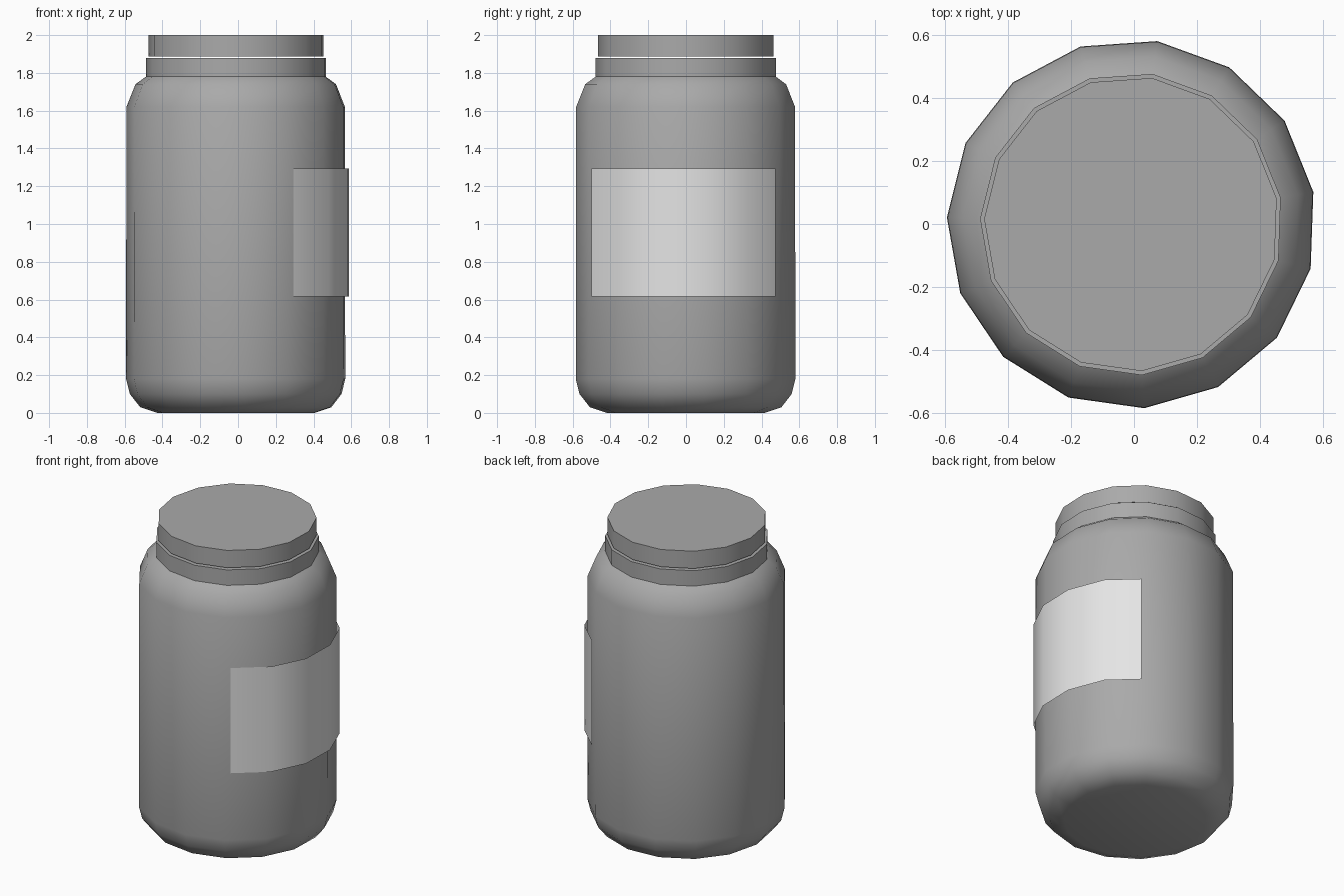
import bpy
import bmesh
from math import cos, sin, radians, tau

cube = bpy.data.objects.get("Cube")
if cube:
    bpy.data.objects.remove(cube, do_unlink=True)

SIDES = 15
PHASE = radians(10)
CENTRE_X = -0.008


def make_material(name, value):
    mat = bpy.data.materials.new(name)
    mat.use_nodes = True
    colour = (value, value, value, 1)
    mat.diffuse_color = colour
    mat.node_tree.nodes["Principled BSDF"].inputs["Base Color"].default_value = colour
    return mat


def finish(name, bm, mat):
    mesh = bpy.data.meshes.new(name)
    bm.to_mesh(mesh)
    bm.free()
    mesh.materials.append(mat)
    obj = bpy.data.objects.new(name, mesh)
    bpy.context.collection.objects.link(obj)
    bpy.ops.object.select_all(action='DESELECT')
    obj.select_set(True)
    bpy.context.view_layer.objects.active = obj
    bpy.ops.object.shade_smooth_by_angle(angle=radians(40))
    return obj


def lathe(name, profile, mat):
    """Revolve (radius, height) points, listed upwards, and cap both ends."""
    bm = bmesh.new()
    angles = [PHASE + tau * i / SIDES for i in range(SIDES)]
    rings = [[bm.verts.new((CENTRE_X + r * cos(a), r * sin(a), z)) for a in angles]
             for r, z in profile]
    for low, high in zip(rings, rings[1:]):
        for i in range(SIDES):
            j = (i + 1) % SIDES
            bm.faces.new((low[i], low[j], high[j], high[i]))
    bm.faces.new(rings[0][::-1])
    bm.faces.new(rings[-1])
    return finish(name, bm, mat)


jar_grey = make_material("jar grey", 0.4)
label_white = make_material("label pale grey", 0.78)

# Jar with rounded base, shoulder and neck collar
lathe("jar_body", [(0.42, 0), (0.51, 0.03), (0.565, 0.1), (0.585, 0.18),
                   (0.583, 1.62), (0.535, 1.74), (0.48, 1.78), (0.48, 1.88)], jar_grey)

# Lid sitting just above the collar
lathe("lid", [(0.467, 1.888), (0.467, 2.0)], jar_grey)

# Label sheet wrapped around one side
path = [(0.295, -0.5), (0.48, -0.345), (0.582, -0.135),
        (0.588, 0.1), (0.5, 0.325), (0.34, 0.475)]
bm = bmesh.new()
bottom = [bm.verts.new((x, y, 0.615)) for x, y in path]
top = [bm.verts.new((x, y, 1.295)) for x, y in path]
for i in range(len(path) - 1):
    bm.faces.new((bottom[i], bottom[i + 1], top[i + 1], top[i]))
finish("label", bm, label_white)
